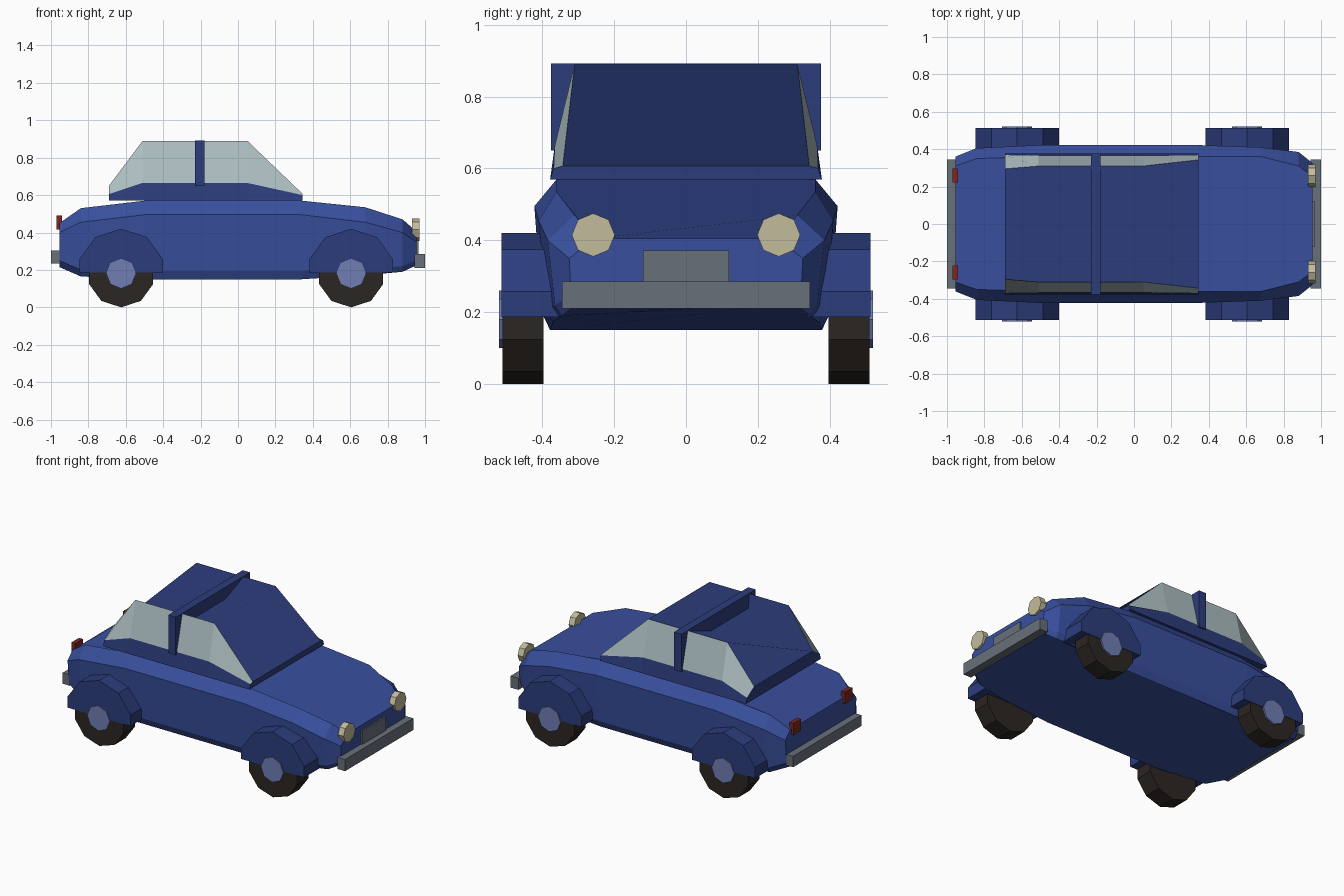
import bpy, bmesh, math

if "Cube" in bpy.data.objects:
    bpy.data.objects.remove(bpy.data.objects["Cube"])


def material(name, rgb):
    m = bpy.data.materials.new(name)
    m.diffuse_color = (*rgb, 1)
    m.use_nodes = True
    m.node_tree.nodes["Principled BSDF"].inputs["Base Color"].default_value = m.diffuse_color
    return m


BLUE = material("body_blue", (0.04, 0.078, 0.34))
NAVY = material("dark_blue", (0.025, 0.046, 0.20))
GLASS = material("pale_glass", (0.42, 0.52, 0.54))
RUBBER = material("rubber", (0.024, 0.019, 0.016))
HUB = material("hub_blue", (0.16, 0.21, 0.45))
STEEL = material("steel", (0.14, 0.16, 0.19))
LAMP = material("lamp", (0.54, 0.50, 0.33))
RED = material("red_lamp", (0.2, 0.02, 0.017))


def mesh(name, verts, faces, mat):
    me = bpy.data.meshes.new(name)
    me.from_pydata(verts, [], faces)
    me.validate()
    ob = bpy.data.objects.new(name, me)
    bpy.context.collection.objects.link(ob)
    me.materials.append(mat)
    return ob


def loft(name, sections, mat, skip=(), merge=(), caps=True):
    """Skin rings of points; skip leaves strips open, merge makes a strip one face."""
    n, m = len(sections[0]), len(sections)
    verts = [p for s in sections for p in s]
    faces = []
    for j in range(n):
        k = (j + 1) % n
        if j in merge:
            faces.append([i * n + j for i in range(m)] + [i * n + k for i in reversed(range(m))])
        elif j not in skip:
            faces += [(i * n + j, i * n + k, (i + 1) * n + k, (i + 1) * n + j)
                      for i in range(m - 1)]
    if caps:
        faces += [tuple(reversed(range(n))), tuple(range((m - 1) * n, m * n))]
    return mesh(name, verts, faces, mat)


def mirrored_ring(x, half):
    """Ring across the car from (y, z) points on one side."""
    return [(x, y, z) for y, z in half] + [(x, -y, z) for y, z in reversed(half)]


def box(name, x, y, z, mat):
    rings = [[(a, y[0], z[0]), (a, y[1], z[0]), (a, y[1], z[1]), (a, y[0], z[1])] for a in x]
    return loft(name, rings, mat)


def prism_y(name, outline, y0, y1, mat):
    return loft(name, [[(x, y, z) for x, z in outline] for y in (y0, y1)], mat)


def polygon(cx, cz, r, n):
    a = [math.pi / 2 + math.tau * i / n for i in range(n)]
    return [(cx + r * math.cos(t), cz + r * math.sin(t)) for t in a]


# Lower body: bottom, sill, shoulder and deck edge at each station
wide = [(0.378, 0.15), (0.40, 0.195), (0.422, 0.495), (0.36, 0.57)]
stations = [
    (-0.955, [(0.31, 0.215), (0.345, 0.25), (0.36, 0.40), (0.31, 0.45)]),
    (-0.84, [(0.355, 0.165), (0.39, 0.20), (0.406, 0.455), (0.35, 0.53)]),
    (-0.50, wide),
    (0.34, wide),
    (0.68, [(0.37, 0.172), (0.39, 0.205), (0.41, 0.455), (0.36, 0.535)]),
    (0.88, [(0.345, 0.19), (0.365, 0.22), (0.385, 0.40), (0.31, 0.47)]),
    (0.955, [(0.30, 0.225), (0.32, 0.25), (0.325, 0.35), (0.255, 0.405)]),
]
loft("body", [mirrored_ring(x, h) for x, h in stations], BLUE, merge=(3, 7))

# Cabin: base, window sill and roof edge; the top is one folded face
cabin = [
    (-0.69, [(0.378, 0.57), (0.368, 0.605), (0.295, 0.65)]),
    (-0.51, [(0.378, 0.57), (0.365, 0.665), (0.310, 0.89)]),
    (0.05, [(0.378, 0.57), (0.365, 0.665), (0.310, 0.89)]),
    (0.345, [(0.378, 0.57), (0.368, 0.60), (0.343, 0.607)]),
]
loft("cabin", [mirrored_ring(x, h) for x, h in cabin], NAVY, skip=(1, 3), merge=(2,))

# Side windows fill the open strips
for side, label in ((1, "left"), (-1, "right")):
    rows = [[(x, side * y, z) for y, z in h[1:]] for x, h in cabin]
    loft(label + "_windows", rows, GLASS, skip=(1,), caps=False)

# Middle pillar band across the cabin
box("pillar_band", (-0.23, -0.178), (-0.376, 0.376), (0.65, 0.892), NAVY)

# Wheels, hubs and wheel arches
for end, cx in (("rear", -0.625), ("front", 0.605)):
    arch = [(cx + dx, z) for dx, z in (
        (0.223, 0.187), (0.223, 0.258), (0.138, 0.375), (0, 0.42),
        (-0.138, 0.375), (-0.223, 0.258), (-0.223, 0.187))]
    for side, label in ((1, "left"), (-1, "right")):
        tag = end + "_" + label
        for part, outline, y0, y1, mat in (
                ("_tyre", polygon(cx, 0.18, 0.18, 10), 0.396, 0.51, RUBBER),
                ("_hub", polygon(cx, 0.18, 0.08, 8), 0.42, 0.52, HUB),
                ("_arch", arch, 0.34, 0.513, NAVY)):
            prism_y(tag + part, outline, side * y0, side * y1, mat)

# Bumpers and grille
box("front_bumper", (0.945, 1.0), (-0.345, 0.345), (0.21, 0.285), STEEL)
box("rear_bumper", (-1.0, -0.95), (-0.345, 0.345), (0.235, 0.305), STEEL)
box("grille", (0.93, 0.964), (-0.12, 0.12), (0.25, 0.372), STEEL)

# Headlights and tail lights
for side, label in ((1, "left"), (-1, "right")):
    ring = polygon(side * 0.258, 0.415, 0.06, 8)
    loft(label + "_headlight", [[(x, y, z) for y, z in ring] for x in (0.93, 0.97)], LAMP)
    ys = sorted((side * 0.223, side * 0.298))
    box(label + "_tail_light", (-0.97, -0.942), ys, (0.415, 0.49), RED)

# Make all parts face outwards
for ob in bpy.context.collection.objects:
    bm = bmesh.new()
    bm.from_mesh(ob.data)
    if ob.name.endswith("windows"):
        for f in bm.faces:
            if f.normal.y * f.calc_center_median().y < 0:
                f.normal_flip()
    else:
        bmesh.ops.recalc_face_normals(bm, faces=bm.faces)
    bm.to_mesh(ob.data)
    bm.free()
